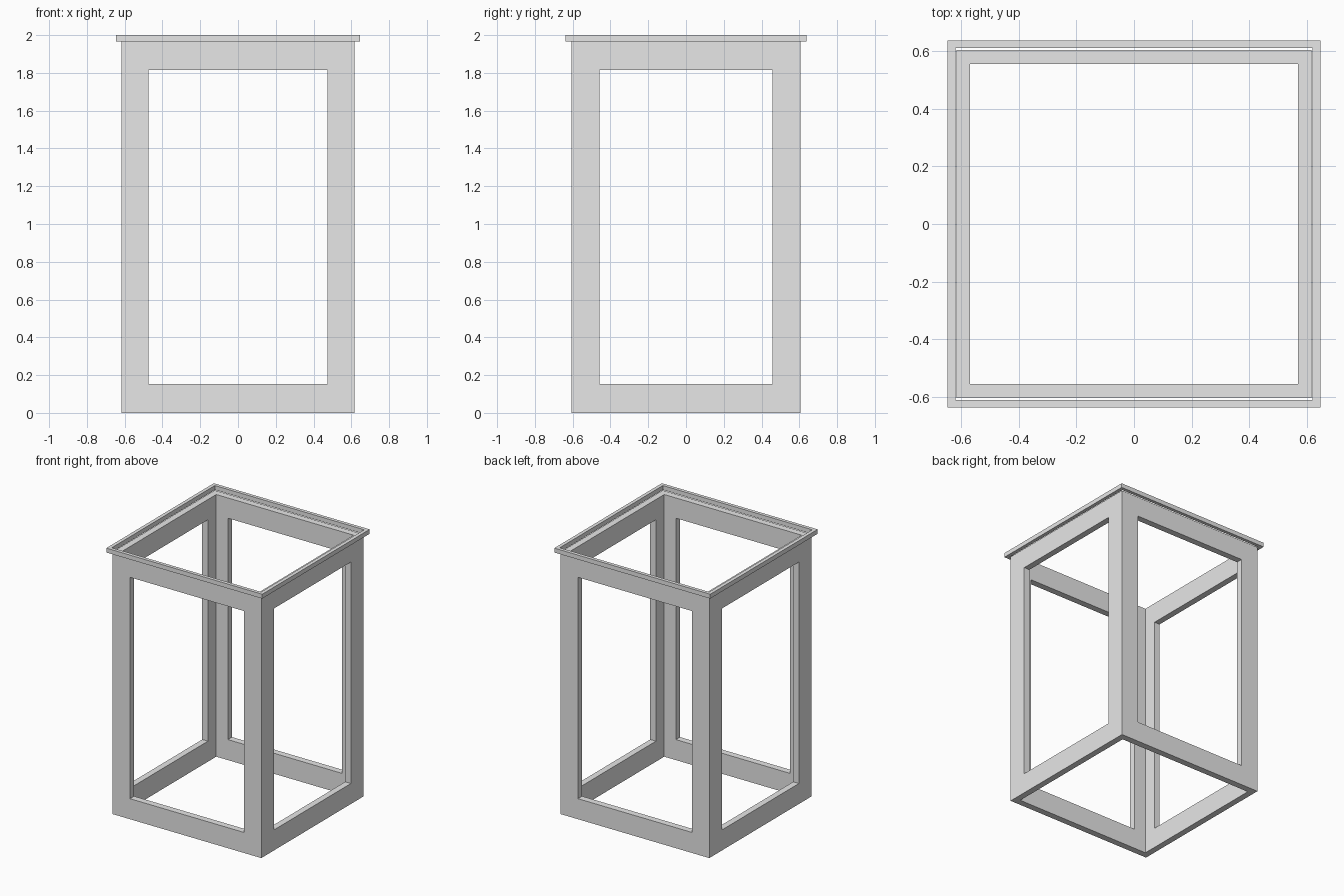
import bpy
import bmesh
from mathutils import Matrix

cube = bpy.data.objects.get("Cube")
if cube:
    bpy.data.objects.remove(cube, do_unlink=True)

grey = bpy.data.materials.new("light grey")
grey.use_nodes = True
grey.diffuse_color = (0.8, 0.8, 0.8, 1)
grey.node_tree.nodes["Principled BSDF"].inputs["Base Color"].default_value = (0.8, 0.8, 0.8, 1)


def add_box(bm, half_x, half_y, z0, z1):
    """Box centred on the z axis, between two heights."""
    move = Matrix.Translation((0, 0, (z0 + z1) / 2))
    size = Matrix.Diagonal((half_x * 2, half_y * 2, z1 - z0, 1))
    bmesh.ops.create_cube(bm, size=1, matrix=move @ size)


def box(name, *dims):
    mesh = bpy.data.meshes.new(name)
    bm = bmesh.new()
    add_box(bm, *dims)
    bm.to_mesh(mesh)
    bm.free()
    mesh.materials.append(grey)
    obj = bpy.data.objects.new(name, mesh)
    bpy.context.collection.objects.link(obj)
    return obj


def cut(target, name, *dims):
    cutter = box(name, *dims)
    cutter.hide_render = True
    mod = target.modifiers.new(name, "BOOLEAN")
    mod.operation = "DIFFERENCE"
    mod.solver = "EXACT"
    mod.object = cutter
    bpy.context.view_layer.objects.active = target
    bpy.ops.object.modifier_apply(modifier=mod.name)
    bpy.data.objects.remove(cutter, do_unlink=True)


WALL_X, WALL_Y, WALL_TOP = 0.617, 0.605, 1.967
SILL, HEAD = 0.154, 1.815

# Four-sided shell, hollow and open at both ends, with a window in each wall
frame = box("frame", WALL_X, WALL_Y, 0, WALL_TOP)
cut(frame, "hollow", 0.57, 0.556, -0.5, 2.5)
cut(frame, "front_back_windows", 0.473, 1, SILL, HEAD)
cut(frame, "side_windows", 1, 0.457, SILL, HEAD)

# Thin rim that sits just outside the top of the walls
rim = box("top_rim", 0.647, 0.637, WALL_TOP, 2)
cut(rim, "rim_opening", 0.62, 0.611, 1.5, 2.5)
